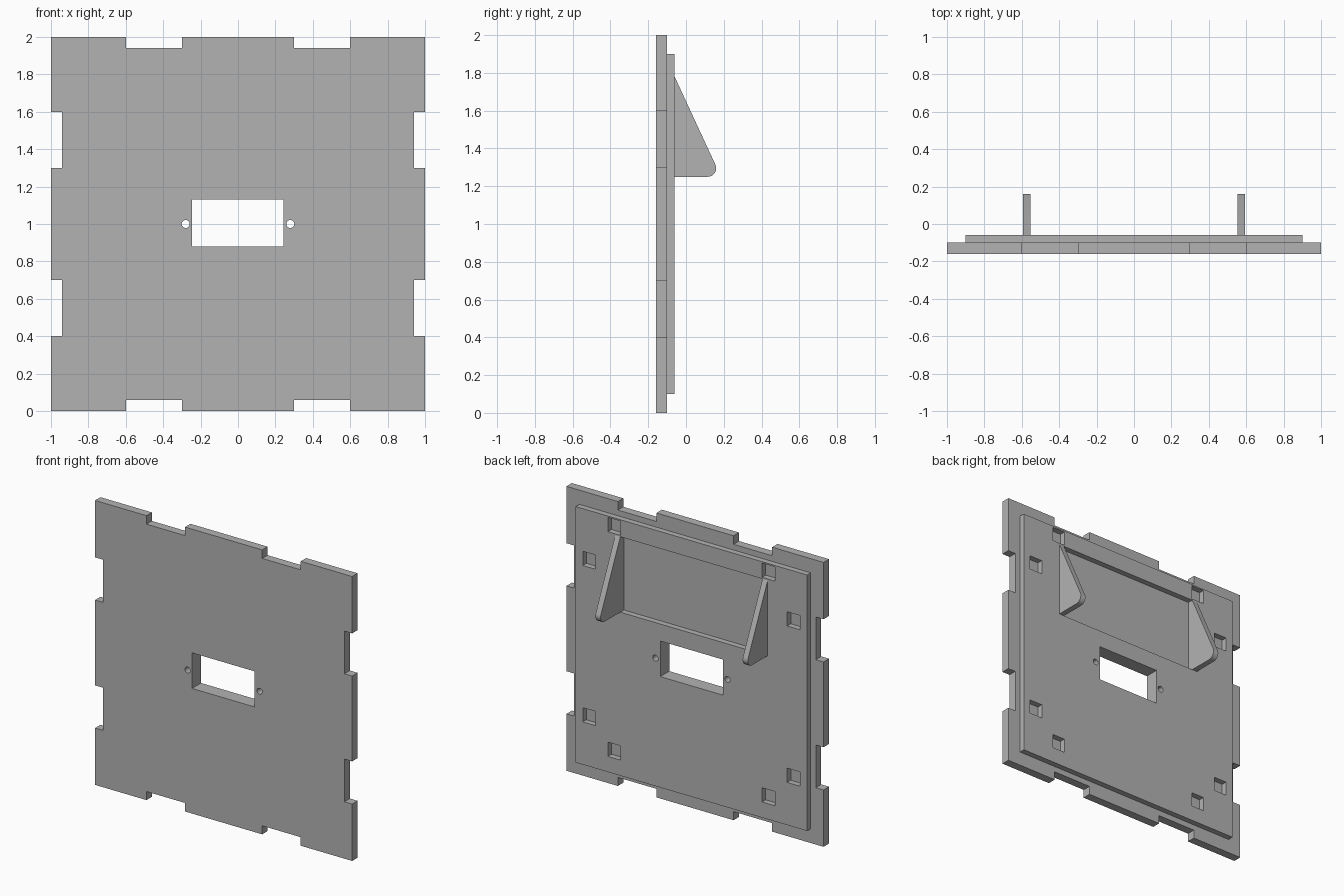
import bpy, bmesh, math
from mathutils import Matrix

old = bpy.data.objects.get("Cube")
if old:
    bpy.data.objects.remove(old)

grey = bpy.data.materials.new("mid grey")
grey.use_nodes = True
grey.diffuse_color = (0.45, 0.45, 0.45, 1)
grey.node_tree.nodes["Principled BSDF"].inputs["Base Color"].default_value = (0.45, 0.45, 0.45, 1)

FRONT, JOIN, BACK = -0.16, -0.10, -0.06   # y of the layers


def finish(name, bm):
    bmesh.ops.recalc_face_normals(bm, faces=bm.faces)
    mesh = bpy.data.meshes.new(name)
    bm.to_mesh(mesh)
    bm.free()
    mesh.materials.append(grey)
    obj = bpy.data.objects.new(name, mesh)
    bpy.context.collection.objects.link(obj)
    return obj


def box(bm, x0, x1, y0, y1, z0, z1):
    size = Matrix.Diagonal((x1 - x0, y1 - y0, z1 - z0, 1))
    place = Matrix.Translation(((x0 + x1) / 2, (y0 + y1) / 2, (z0 + z1) / 2))
    bmesh.ops.create_cube(bm, size=1, matrix=place @ size)


def rod(bm, x, z, r):
    place = Matrix.Translation((x, JOIN, z)) @ Matrix.Rotation(math.pi / 2, 4, 'X')
    bmesh.ops.create_cone(bm, cap_ends=True, segments=24, radius1=r, radius2=r,
                          depth=0.4, matrix=place)


def cut(target, bm):
    cutter = finish("cutter", bm)
    cutter.hide_render = True
    mod = target.modifiers.new("cut", 'BOOLEAN')
    mod.operation = 'DIFFERENCE'
    mod.solver = 'EXACT'
    mod.object = cutter
    bpy.context.view_layer.objects.active = target
    bpy.ops.object.modifier_apply(modifier=mod.name)
    bpy.data.objects.remove(cutter)


def centre_openings(bm):
    # rectangular window with a screw hole on each side
    box(bm, -0.245, 0.242, -0.3, 0.1, 0.88, 1.13)
    for x in (-0.28, 0.28):
        rod(bm, x, 1.0, 0.021)


# Front plate with finger-joint notches
bm = bmesh.new()
box(bm, -1, 1, FRONT, JOIN, 0, 2)
front_plate = finish("front_plate", bm)
bm = bmesh.new()
centre_openings(bm)
for a in (-0.6, 0.3):
    for edge in (-1, 1):
        inner, outer = sorted((edge * 0.94, edge * 1.1))
        box(bm, a, a + 0.3, -0.3, 0.1, 1 + inner, 1 + outer)
        box(bm, inner, outer, -0.3, 0.1, 1 + a, 1.3 + a)
cut(front_plate, bm)

# Back panel with a recess between the brackets and small square pockets
bm = bmesh.new()
box(bm, -0.9, 0.9, JOIN, BACK, 0.1, 1.9)
back_panel = finish("back_panel", bm)
bm = bmesh.new()
centre_openings(bm)
box(bm, -0.553, 0.553, -0.2, 0.1, 1.25, 1.78)
for x, z in ((0.6, 1.84), (0.6, 0.26), (0.795, 1.55), (0.795, 0.45)):
    for s in (-1, 1):
        box(bm, s * x - 0.05, s * x + 0.05, -0.2, 0.1, z - 0.05, z + 0.05)
cut(back_panel, bm)

# Triangular side brackets with a rounded tip
profile = [(BACK, 1.78), (BACK, 1.25)]
for i in range(9):
    a = math.radians(-90 + i * 115 / 8)
    profile.append((0.115 + 0.045 * math.cos(a), 1.295 + 0.045 * math.sin(a)))
for name, x in (("left_bracket", 0.553), ("right_bracket", -0.593)):
    bm = bmesh.new()
    face = bm.faces.new([bm.verts.new((x, y, z)) for y, z in profile])
    grown = bmesh.ops.extrude_face_region(bm, geom=[face])["geom"]
    bmesh.ops.translate(bm, vec=(0.04, 0, 0),
                        verts=[v for v in grown if isinstance(v, bmesh.types.BMVert)])
    finish(name, bm)

# Smooth the rounded parts only
bpy.ops.object.select_all(action='DESELECT')
for obj in bpy.data.objects:
    if obj.name in ("front_plate", "back_panel", "left_bracket", "right_bracket"):
        obj.select_set(True)
        bpy.context.view_layer.objects.active = obj
bpy.ops.object.shade_smooth_by_angle(angle=math.radians(30))
